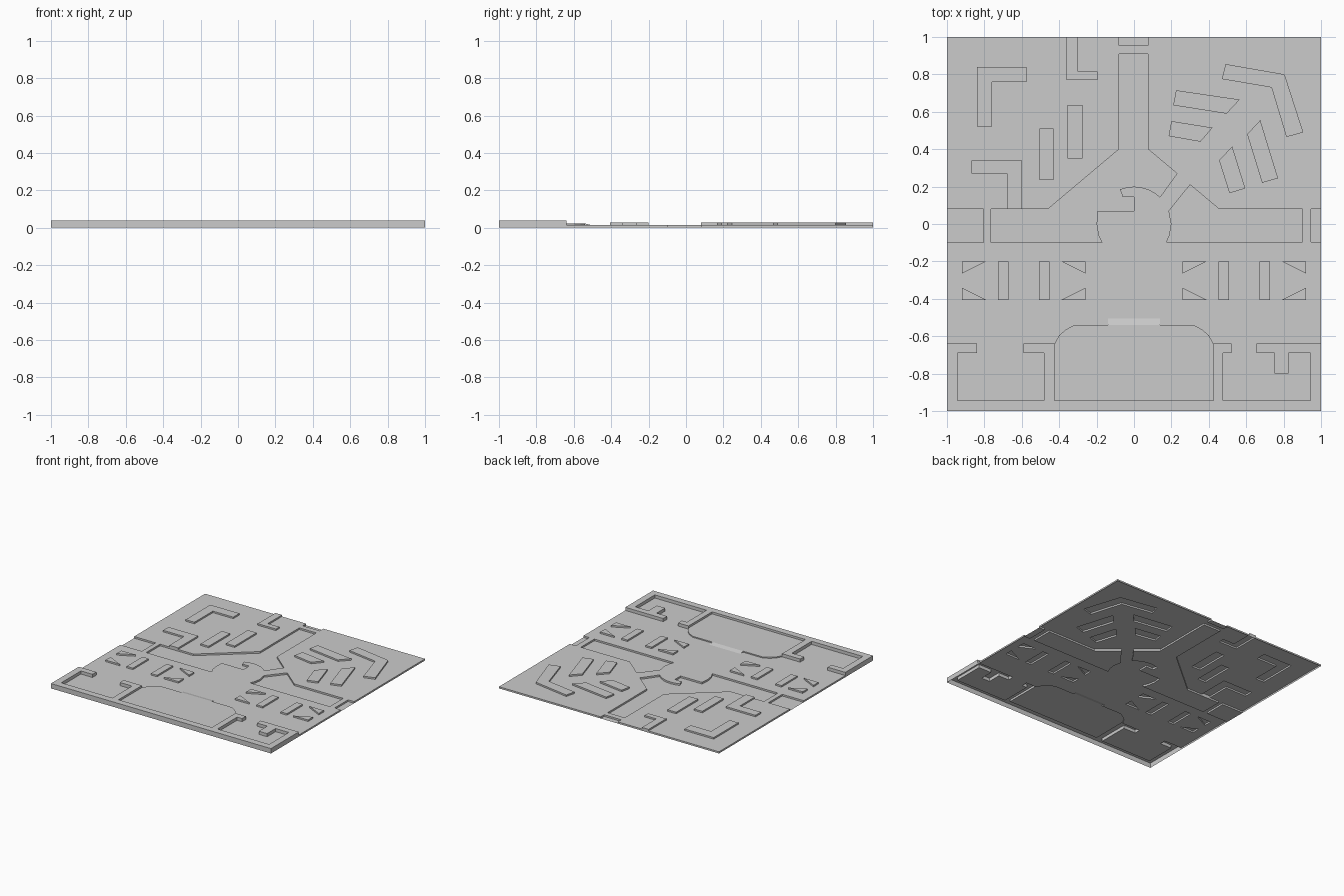
import bpy, bmesh, math
from mathutils import Vector
from mathutils.geometry import delaunay_2d_cdt

if "Cube" in bpy.data.objects:
    bpy.data.objects.remove(bpy.data.objects["Cube"])

GROUND, BASIN, BLOCK, TALL, PLAZA = 0.014, 0.0, 0.027, 0.04, 0.023


def rect(x0, y0, x1, y1):
    return [(x0, y0), (x1, y0), (x1, y1), (x0, y1)]


def flip(poly):
    return [(-x, y) for x, y in poly]


def inside(p, poly):
    hit = False
    for (ax, ay), (bx, by) in zip(poly, poly[1:] + poly[:1]):
        if (ay > p[1]) != (by > p[1]) and p[0] < ax + (p[1] - ay) * (bx - ax) / (by - ay):
            hit = not hit
    return hit


# Sunken basins: two big ones around the central square, and stubs at the edges
arc = [(0.2 * math.sin(math.radians(a)), 0.2 * math.cos(math.radians(a)))
       for a in range(-22, 45, 11)]
west_basin = [(0.075, 0.91), (-0.08, 0.91), (-0.08, 0.4), (-0.46, 0.08), (-0.765, 0.08),
              (-0.765, -0.1), (-0.17, -0.1), (-0.19, -0.06), (-0.2, 0), (-0.195, 0.07),
              (0, 0.07), (0, 0.145), (-0.06, 0.145)] + arc + [(0.23, 0.27), (0.075, 0.4)]
east_basin = [(0.175, -0.095), (0.19, -0.06), (0.2, 0), (0.187, 0.07), (0.3, 0.21),
              (0.455, 0.08), (0.9, 0.08), (0.9, -0.095)]
basins = [west_basin, east_basin, rect(-1, -0.1, -0.805, 0.08),
          rect(0.945, -0.095, 1, 0.08), rect(-0.08, 0.955, 0.075, 1)]

# North-west blocks
blocks = [
    [(-0.84, 0.84), (-0.575, 0.84), (-0.575, 0.76), (-0.76, 0.76), (-0.76, 0.52), (-0.84, 0.52)],
    [(-0.36, 1), (-0.30, 1), (-0.30, 0.815), (-0.195, 0.815), (-0.195, 0.77), (-0.36, 0.77)],
    [(-0.87, 0.34), (-0.6, 0.34), (-0.6, 0.08), (-0.68, 0.08), (-0.68, 0.27), (-0.87, 0.27)],
    rect(-0.505, 0.235, -0.43, 0.51), rect(-0.355, 0.35, -0.275, 0.635)]
# North-east slanted blocks
blocks += [
    [(0.49, 0.855), (0.805, 0.8), (0.905, 0.49), (0.815, 0.465), (0.735, 0.73), (0.47, 0.775)],
    [(0.225, 0.715), (0.565, 0.665), (0.495, 0.59), (0.21, 0.635)],
    [(0.2, 0.55), (0.42, 0.515), (0.355, 0.44), (0.185, 0.47)],
    [(0.605, 0.48), (0.675, 0.555), (0.77, 0.245), (0.685, 0.22)],
    [(0.455, 0.34), (0.525, 0.415), (0.595, 0.19), (0.51, 0.165)]]
# Mirrored bars and triangular blocks south of the basins
row = [rect(-0.728, -0.405, -0.672, -0.2), rect(-0.508, -0.405, -0.452, -0.2)]
for x, s in ((-0.92, 1), (-0.258, -1)):
    row += [[(x, -0.2), (x + s * 0.13, -0.2), (x, -0.265)],
            [(x, -0.34), (x + s * 0.13, -0.405), (x, -0.405)]]
blocks += row + [flip(p) for p in row]

# Tall front building, its courtyards and the raised plaza with a ramp
tall = [(-1, -1), (1, -1), (1, -0.64), (0.655, -0.64), (0.655, -0.69), (0.75, -0.69),
        (0.75, -0.8), (0.825, -0.8), (0.825, -0.69), (0.945, -0.69), (0.945, -0.945),
        (0.475, -0.945), (0.475, -0.69), (0.52, -0.69), (0.52, -0.64), (0.425, -0.64),
        (0.425, -0.945), (-0.425, -0.945), (-0.425, -0.64), (-0.59, -0.64), (-0.59, -0.69),
        (-0.48, -0.69), (-0.48, -0.945), (-0.945, -0.945), (-0.945, -0.69), (-0.84, -0.69),
        (-0.84, -0.64), (-1, -0.64)]
edge = [(0.425, -0.64), (0.4, -0.595), (0.365, -0.565), (0.32, -0.54), (0.14, -0.54)]
plaza = [(-0.425, -0.945), (0.425, -0.945)] + edge + flip(edge[::-1])
ramp = rect(-0.14, -0.54, 0.14, -0.505)


def ramp_height(x, y):
    return PLAZA + (GROUND - PLAZA) * (y + 0.54) / 0.035


def level(h):
    return lambda x, y: h


# Later regions override earlier ones
regions = [("ground", level(GROUND), [rect(-1, -1, 1, 1)]),
           ("sunken_basins", level(BASIN), basins),
           ("low_blocks", level(BLOCK), blocks),
           ("plaza", level(PLAZA), [plaza]),
           ("plaza_ramp", ramp_height, [ramp]),
           ("front_building", level(TALL), [tall])]

# Split the square along every outline
pts, segs = [], []
for _, _, polys in regions:
    for poly in polys:
        n, m = len(pts), len(poly)
        pts += [Vector(p) for p in poly]
        segs += [(n + i, n + (i + 1) % m) for i in range(m)]
verts, _, tris, *_ = delaunay_2d_cdt(pts, segs, [], 0, 1e-5)

owner, side = [], {}
for t in tris:
    c = sum((verts[i] for i in t), Vector((0, 0))) / len(t)
    owner.append(max(k for k, r in enumerate(regions)
                     if k == 0 or any(inside(c, p) for p in r[2])))
    for a, b in zip(t, t[1:] + t[:1]):
        side[a, b] = owner[-1]

# One open-bottomed object per region: top surface plus the walls dropping from it
for k, (name, height, _) in enumerate(regions):
    bm = bmesh.new()

    def vert(i, h):
        x, y = verts[i]
        return bm.verts.new((x, y, h(x, y)))

    for t, o in zip(tris, owner):
        if o != k:
            continue
        bm.faces.new([vert(i, height) for i in t])
        for a, b in zip(t, t[1:] + t[:1]):
            other = side.get((b, a))
            low = level(0) if other is None else regions[other][1]
            if sum(height(*verts[i]) - low(*verts[i]) for i in (a, b)) > 1e-4:
                bm.faces.new([vert(a, low), vert(b, low), vert(b, height), vert(a, height)])
    bmesh.ops.remove_doubles(bm, verts=bm.verts, dist=1e-5)
    bmesh.ops.dissolve_limit(bm, angle_limit=0.01, verts=bm.verts, edges=bm.edges)
    mesh = bpy.data.meshes.new(name)
    bm.to_mesh(mesh)
    bm.free()
    bpy.context.collection.objects.link(bpy.data.objects.new(name, mesh))
